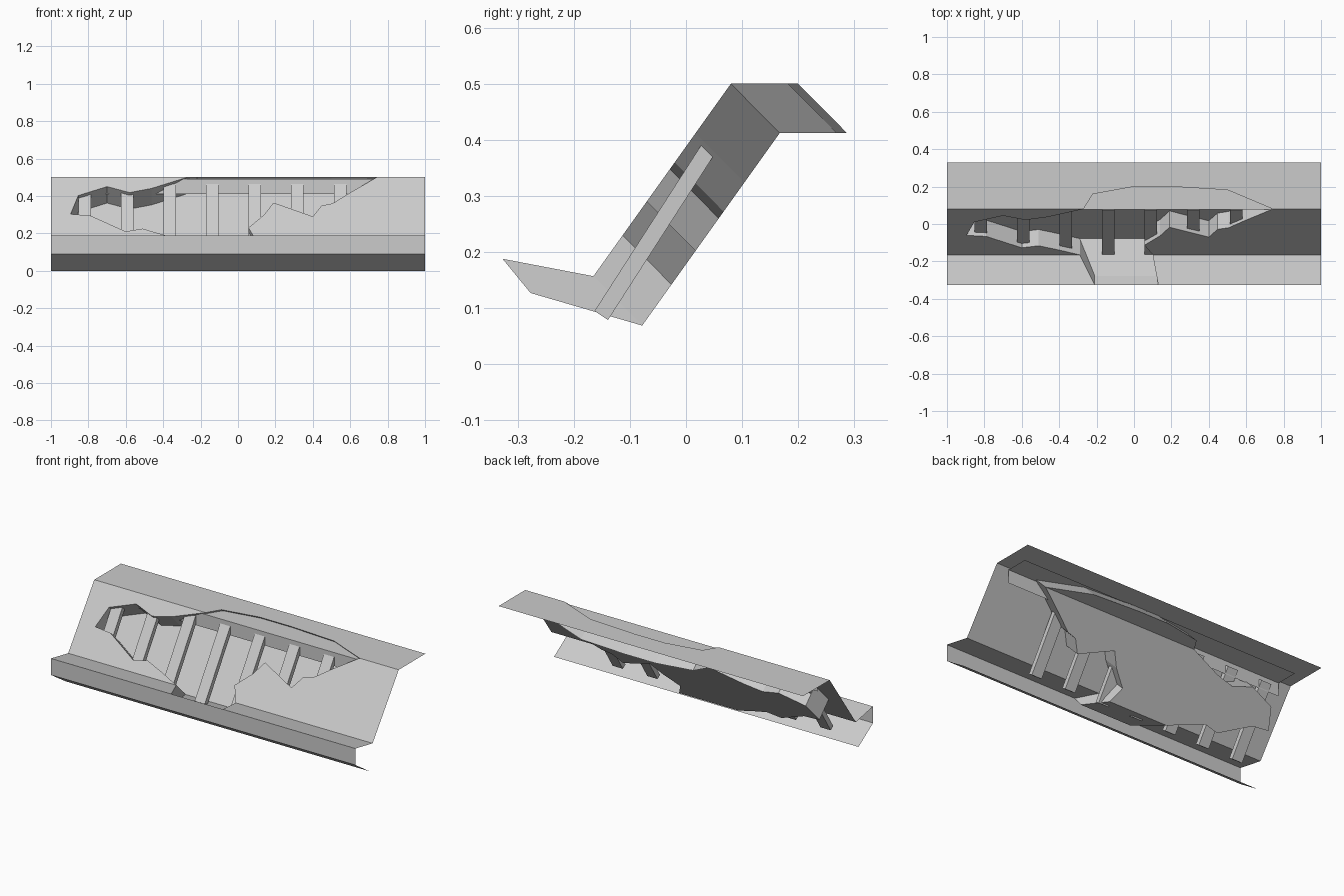
import bpy
import bmesh
from mathutils import Vector

cube = bpy.data.objects.get("Cube")
if cube:
    bpy.data.objects.remove(cube, do_unlink=True)

grey = bpy.data.materials.new("plain_grey")
grey.use_nodes = True
grey.diffuse_color = (0.6, 0.6, 0.6, 1)
grey.node_tree.nodes["Principled BSDF"].inputs["Base Color"].default_value = (0.6, 0.6, 0.6, 1)

# Cross-section of the bank, as (y, z)
BACK, TOP, FOOT = (0.33, 0.5), (0.08, 0.5), (-0.165, 0.157)
LIP, LIP_BASE, TOE = (-0.327, 0.188), (-0.327, 0.09), (-0.19, 0.0)
FRONT_HINT = Vector((0, -1, 0.4))


def make_object(name, polygons, hint=None):
    """Builds flat polygons, optionally turned towards a hint direction."""
    bm = bmesh.new()
    for points in polygons:
        face = bm.faces.new([bm.verts.new(p) for p in points])
        face.normal_update()
        if hint and face.normal.dot(hint) < 0:
            face.normal_flip()
    bmesh.ops.remove_doubles(bm, verts=bm.verts, dist=0.0005)
    mesh = bpy.data.meshes.new(name)
    bm.to_mesh(mesh)
    bm.free()
    mesh.materials.append(grey)
    obj = bpy.data.objects.new(name, mesh)
    bpy.context.collection.objects.link(obj)
    return obj


def at(x, yz):
    return (x, yz[0], yz[1])


def on_slope(x, z):
    t = (z - FOOT[1]) / (TOP[1] - FOOT[1])
    return (x, FOOT[0] + t * (TOP[0] - FOOT[0]), z)


def strip(a, b, x0=-1, x1=1):
    return [at(x0, a), at(x1, a), at(x1, b), at(x0, b)]


# Ragged outline of the breach, clockwise from its lower left corner
left_edge = [at(-0.29, FOOT)] + [on_slope(x, z) for x, z in (
    (-0.40, 0.193), (-0.51, 0.225), (-0.60, 0.21), (-0.79, 0.295),
    (-0.895, 0.303), (-0.854, 0.402), (-0.70, 0.45), (-0.58, 0.418),
    (-0.463, 0.44))] + [at(-0.27, TOP)]
crown_edge = [(x, y, TOP[1]) for x, y in (
    (-0.22, 0.16), (0, 0.2), (0.2, 0.2), (0.5, 0.182))]
right_edge = [at(0.742, TOP)] + [on_slope(x, z) for x, z in (
    (0.59, 0.412), (0.506, 0.36), (0.447, 0.348), (0.40, 0.29),
    (0.19, 0.364), (0.14, 0.30), (0.056, 0.23))] + [at(0.1, FOOT)]
lip_edge = [at(0.13, LIP), at(-0.21, LIP)]

# Outer sheet around the breach
make_object("bank_shell", [
    [at(-1, BACK), at(-1, TOP), left_edge[-1]] + crown_edge
    + [right_edge[0], at(1, TOP), at(1, BACK)],
    [at(-1, TOP), at(-1, FOOT)] + left_edge,
    right_edge + [at(1, FOOT), at(1, TOP)],
    [at(-1, FOOT), at(-1, LIP), lip_edge[1], left_edge[0]],
    [right_edge[-1], lip_edge[0], at(1, LIP), at(1, FOOT)],
    [at(-1, LIP), lip_edge[1], lip_edge[0], at(1, LIP),
     at(1, LIP_BASE), at(-1, LIP_BASE)],
    strip(LIP_BASE, TOE),
], FRONT_HINT)


# Recess pushed back behind the breach
def sink(points, dy=0.087, dz=-0.088):
    return [(x, y + dy, z + dz) for x, y, z in points]


deep_left, deep_crown, deep_right = map(sink, (left_edge, crown_edge, right_edge))
deep_lip = sink(lip_edge, 0.05, -0.061)
rim = left_edge + crown_edge + right_edge + lip_edge
deep = deep_left + deep_crown + deep_right + deep_lip
walls = []
for i in range(len(rim)):
    j = (i + 1) % len(rim)
    walls.append([deep[i], deep[j], rim[j], rim[i]])
make_object("recess_walls", walls)
make_object("recess_floor", [
    deep_left + deep_right,
    [deep_left[-1]] + deep_crown + [deep_right[0]],
    [deep_right[-1]] + deep_lip + [deep_left[0]],
], FRONT_HINT)

# Folded plate under the top edge
make_object("top_plate", [
    strip((0.078, 0.49), (0.21, 0.49), -0.92, 0.92),
    strip((0.078, 0.49), (0.078, 0.41), -0.92, 0.92),
], FRONT_HINT)

# Evenly spaced sloping ribs behind the sheet
RIB = [(-0.163, 0.095), (-0.139, 0.079), (0.099, 0.449), (0.075, 0.465)]
for i in range(7):
    x0 = -0.853 + i * 0.2275
    x1 = x0 + 0.067
    sides = [[at(x0, p) for p in RIB], [at(x1, p) for p in reversed(RIB)]]
    for a, b in zip(RIB, RIB[1:] + RIB[:1]):
        sides.append([at(x0, b), at(x0, a), at(x1, a), at(x1, b)])
    make_object(f"rib_{i + 1}", sides)
